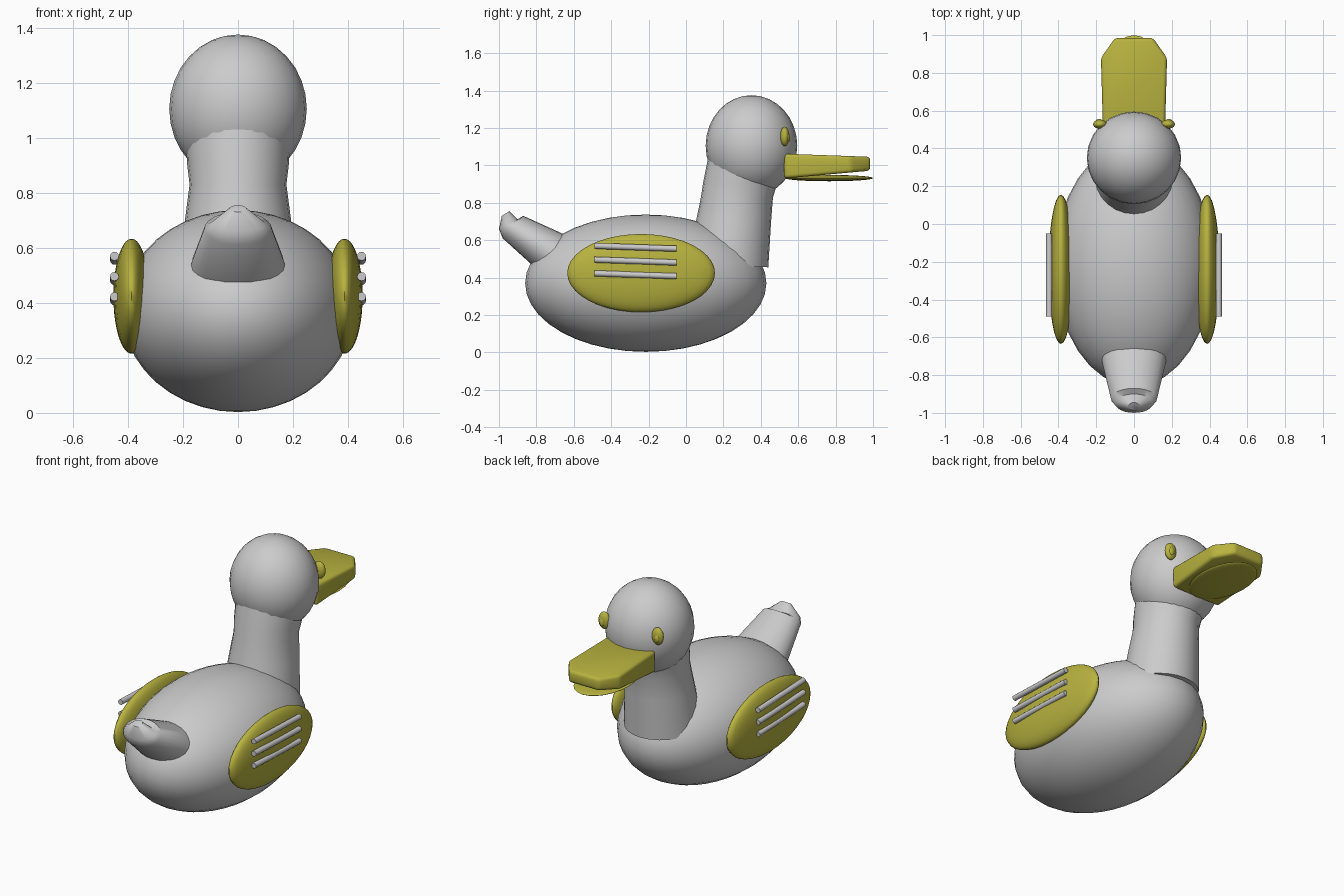
import bpy, bmesh, math
from mathutils import Vector

if "Cube" in bpy.data.objects:
    bpy.data.objects.remove(bpy.data.objects["Cube"])


def material(name, rgb):
    m = bpy.data.materials.new(name)
    m.diffuse_color = (*rgb, 1)
    m.use_nodes = True
    m.node_tree.nodes["Principled BSDF"].inputs["Base Color"].default_value = m.diffuse_color
    return m


GREY = material("light grey", (0.60, 0.60, 0.60))
YELLOW = material("mustard yellow", (0.48, 0.45, 0.05))


def finish(bm, name, mat, angle=40):
    bmesh.ops.recalc_face_normals(bm, faces=bm.faces)
    me = bpy.data.meshes.new(name)
    bm.to_mesh(me)
    bm.free()
    ob = bpy.data.objects.new(name, me)
    bpy.context.collection.objects.link(ob)
    me.materials.append(mat)
    bpy.ops.object.select_all(action='DESELECT')
    ob.select_set(True)
    bpy.context.view_layer.objects.active = ob
    bpy.ops.object.shade_smooth_by_angle(angle=math.radians(angle))
    return ob


def ellipsoid(name, centre, radii, mat, segs=24, rings=16):
    bm = bmesh.new()
    bmesh.ops.create_uvsphere(bm, u_segments=segs, v_segments=rings, radius=1)
    for v in bm.verts:
        v.co = Vector(c + r * p for c, r, p in zip(centre, radii, v.co))
    return finish(bm, name, mat, 60)


def loft(name, sections, mat, segs=24):
    """Elliptic rings, each given by two opposite (y, z) points and an x radius."""
    bm = bmesh.new()
    rings = []
    for (y0, z0), (y1, z1), rx in sections:
        a, b = Vector((0, y0, z0)), Vector((0, y1, z1))
        mid, half = (a + b) / 2, (a - b) / 2
        ts = [2 * math.pi * i / segs for i in range(segs)]
        rings.append([bm.verts.new(mid + half * math.cos(t) + Vector((rx * math.sin(t), 0, 0)))
                      for t in ts])
    for r, s in zip(rings, rings[1:]):
        for i in range(segs):
            j = (i + 1) % segs
            bm.faces.new((r[i], r[j], s[j], s[i]))
    bm.faces.new(rings[0])
    bm.faces.new(rings[-1])
    return finish(bm, name, mat)


# Body and head
ellipsoid("body", (0, -0.215, 0.37), (0.42, 0.645, 0.367), GREY, 32, 20)
ellipsoid("head", (0, 0.35, 1.105), (0.25, 0.245, 0.27), GREY)

# Neck, leaning towards the beak
loft("neck", [((0.44, 0.455), (0.0, 0.47), 0.215),
              ((0.455, 0.70), (0.053, 0.70), 0.193),
              ((0.465, 0.83), (0.08, 0.83), 0.176),
              ((0.488, 0.90), (0.092, 0.91), 0.185),
              ((0.51, 0.97), (0.118, 1.04), 0.19)], GREY)

# Tail with a pinched, upturned tip
loft("tail", [((-0.55, 0.585), (-0.73, 0.385), 0.185),
              ((-0.66, 0.635), (-0.82, 0.465), 0.167),
              ((-0.87, 0.73), (-0.98, 0.61), 0.122),
              ((-0.90, 0.712), (-1.0, 0.66), 0.10),
              ((-0.945, 0.755), (-0.985, 0.73), 0.03)], GREY)

# Upper beak: chamfered outline with rounded edges
bm = bmesh.new()
outline = [(0.165, 0.525), (0.175, 0.88), (0.10, 0.985)]
outline += [(-x, y) for x, y in reversed(outline)]
top = [bm.verts.new((x, y, 1.062 - 0.035 * (y - 0.525))) for x, y in outline]
low = [bm.verts.new((x, y, 0.93 + 0.09 * (y - 0.525))) for x, y in outline]
bm.faces.new(top)
bm.faces.new(low)
for i in range(6):
    j = (i + 1) % 6
    bm.faces.new((top[i], top[j], low[j], low[i]))
bmesh.ops.recalc_face_normals(bm, faces=bm.faces)
bmesh.ops.bevel(bm, geom=bm.edges[:], offset=0.018, segments=3, profile=0.5, affect='EDGES')
finish(bm, "upper_beak", YELLOW)

# Lower beak
ellipsoid("lower_beak", (0, 0.765, 0.932), (0.15, 0.235, 0.017), YELLOW)

for side, s in (("left", -1), ("right", 1)):
    # Eyes and pupils
    ellipsoid(f"{side}_eye", (s * 0.18, 0.528, 1.155), (0.037, 0.024, 0.052), YELLOW, 20, 12)
    ellipsoid(f"{side}_pupil", (s * 0.185, 0.543, 1.147), (0.018, 0.014, 0.026), YELLOW, 16, 8)
    # Wings with three feather bars
    ellipsoid(f"{side}_wing", (s * 0.387, -0.24, 0.424), (0.066, 0.395, 0.209), YELLOW, 32, 20)
    for k, z in enumerate((0.562, 0.488, 0.415)):
        loft_bar = bmesh.new()
        bmesh.ops.create_cone(loft_bar, cap_ends=True, segments=12,
                              radius1=0.016, radius2=0.016, depth=0.44)
        for v in loft_bar.verts:
            x, y, along = v.co
            v.co = (s * 0.449 + x, -0.27 + along, z + y - 0.035 * along)
        finish(loft_bar, f"{side}_feather_bar_{k + 1}", GREY)
